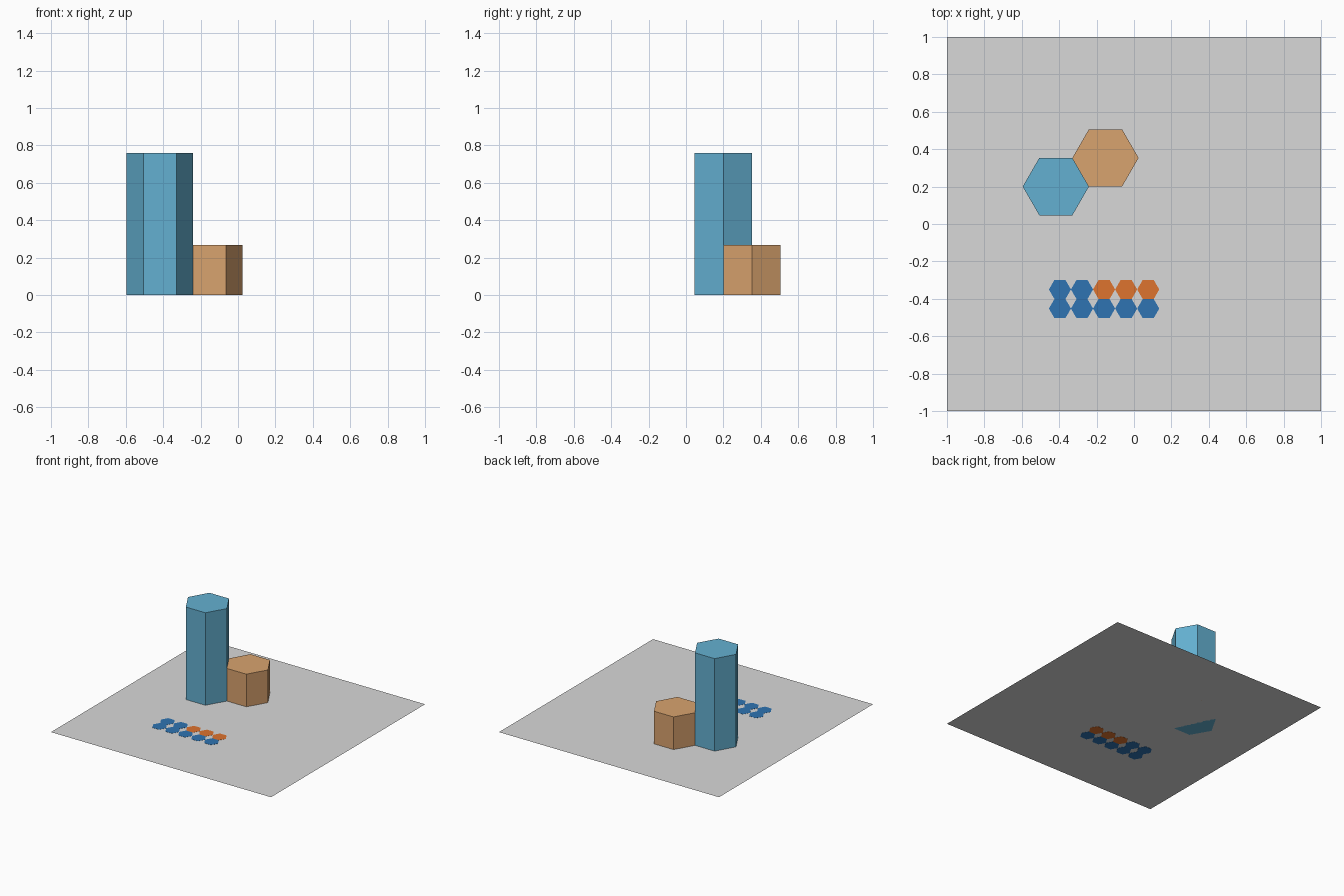
import bpy, bmesh, math

if "Cube" in bpy.data.objects:
    bpy.data.objects.remove(bpy.data.objects["Cube"])


def material(name, rgb):
    """Flat colour from 8-bit sRGB, stored as linear values."""
    lin = [((c / 255 + 0.055) / 1.055) ** 2.4 for c in rgb]
    m = bpy.data.materials.new(name)
    m.diffuse_color = (*lin, 1)
    m.use_nodes = True
    m.node_tree.nodes["Principled BSDF"].inputs["Base Color"].default_value = m.diffuse_color
    return m


def add_object(name, bm, mat):
    me = bpy.data.meshes.new(name)
    bm.to_mesh(me)
    bm.free()
    me.materials.append(mat)
    ob = bpy.data.objects.new(name, me)
    bpy.context.collection.objects.link(ob)
    return ob


def hex_prism(name, x, y, radius, z0, z1, mat):
    """Six-sided prism with corners pointing along x."""
    bm = bmesh.new()
    ring = [bm.verts.new((x + radius * math.cos(i * math.pi / 3),
                          y + radius * math.sin(i * math.pi / 3), z0))
            for i in range(6)]
    base = bm.faces.new(ring)
    ext = bmesh.ops.extrude_face_region(bm, geom=[base], use_keep_orig=True)
    top = [g for g in ext["geom"] if isinstance(g, bmesh.types.BMVert)]
    bmesh.ops.translate(bm, verts=top, vec=(0, 0, z1 - z0))
    bmesh.ops.recalc_face_normals(bm, faces=bm.faces)
    return add_object(name, bm, mat)


grey = material("light grey", (217, 217, 217))
sky = material("sky blue", (100, 176, 209))
tan = material("tan", (217, 163, 110))
blue = material("deep blue", (46, 116, 178))
orange = material("orange", (222, 115, 46))

# Ground sheet
bm = bmesh.new()
bmesh.ops.create_grid(bm, x_segments=1, y_segments=1, size=1)
add_object("base_sheet", bm, grey)

# Two neighbouring hexagonal columns
R = 0.177
H = R * math.sqrt(3) / 2
cx, cy = -0.418, 0.2
hex_prism("tall_column", cx, cy, R, 0, 0.76, sky)
hex_prism("short_column", cx + 1.5 * R, cy + H, R, 0, 0.268, tan)

# Two rows of small hexagon tiles touching at tips and flats,
# visible on both sides of the sheet
r = R / 3
h = H / 3
for row in range(2):
    for col in range(5):
        mat = orange if row == 0 and col >= 2 else blue
        hex_prism(f"tile_{row}_{col}", -0.396 + 2 * r * col,
                  -0.35 - 2 * h * row, r, -0.001, 0.001, mat)
